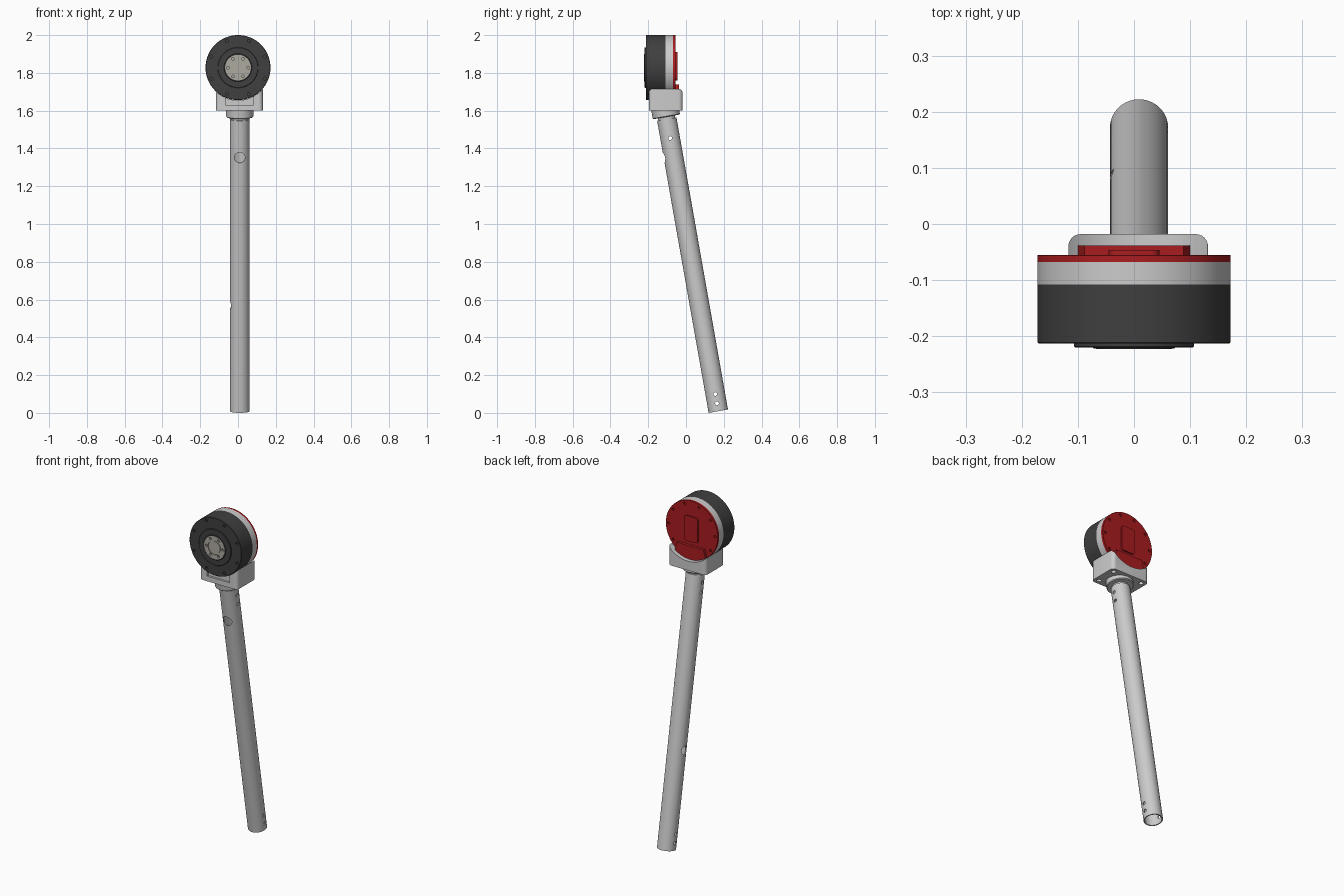
import bpy, bmesh
from math import radians, pi, cos, sin
from mathutils import Vector, Matrix

if "Cube" in bpy.data.objects:
    bpy.data.objects.remove(bpy.data.objects["Cube"])

def material(name, rgb):
    m = bpy.data.materials.new(name)
    m.diffuse_color = (*rgb, 1)
    m.use_nodes = True
    m.node_tree.nodes["Principled BSDF"].inputs["Base Color"].default_value = m.diffuse_color
    return m

BLACK = material("black", (0.05, 0.05, 0.05))
RED = material("red", (0.4, 0.012, 0.014))
HUB = material("warm_grey", (0.42, 0.40, 0.35))

def finish(name, bm, loc=(0, 0, 0), tilt=0, mat=None):
    bmesh.ops.recalc_face_normals(bm, faces=bm.faces)
    me = bpy.data.meshes.new(name)
    bm.to_mesh(me)
    bm.free()
    ob = bpy.data.objects.new(name, me)
    bpy.context.collection.objects.link(ob)
    ob.location, ob.rotation_euler = loc, (tilt, 0, 0)
    if mat:
        me.materials.append(mat)
    return ob

def lathe(name, profile, loc, tilt, mat=None, closed=False, steps=96):
    """Revolve (radius, height) points about local z."""
    bm = bmesh.new()
    vs = [bm.verts.new((r, 0, h)) for r, h in profile]
    es = [bm.edges.new(p) for p in zip(vs, vs[1:])]
    if closed:
        es.append(bm.edges.new((vs[-1], vs[0])))
    bmesh.ops.spin(bm, geom=vs + es, cent=(0, 0, 0), axis=(0, 0, 1),
                   angle=2 * pi, steps=steps)
    bmesh.ops.remove_doubles(bm, verts=bm.verts, dist=1e-5)
    return finish(name, bm, loc, tilt, mat)

def prism(name, pts, y0, y1, mat=None):
    """Extrude an x-z outline along y."""
    bm = bmesh.new()
    f = bm.faces.new([bm.verts.new((x, y0, z)) for x, z in pts])
    ext = bmesh.ops.extrude_face_region(bm, geom=[f])["geom"]
    bmesh.ops.translate(bm, vec=(0, y1 - y0, 0),
                        verts=[v for v in ext if isinstance(v, bmesh.types.BMVert)])
    return finish(name, bm, mat=mat)

def cut(ob, cutter):
    cutter.hide_render = True
    mod = ob.modifiers.new("cut", 'BOOLEAN')
    mod.operation, mod.solver, mod.object = 'DIFFERENCE', 'EXACT', cutter
    bpy.context.view_layer.objects.active = ob
    bpy.context.view_layer.update()
    bpy.ops.object.modifier_apply(modifier=mod.name)
    bpy.data.objects.remove(cutter)

def drill(ob, holes, segs=24):
    """Cut round holes (start, end, radius) given in the object's own frame."""
    bm = bmesh.new()
    for a, b, r in holes:
        a, b = Vector(a), Vector(b)
        rot = (b - a).to_track_quat('Z', 'Y').to_matrix().to_4x4()
        bmesh.ops.create_cone(bm, cap_ends=True, segments=segs, radius1=r, radius2=r,
                              depth=(b - a).length,
                              matrix=Matrix.Translation((a + b) / 2) @ rot)
    cut(ob, finish("cutter", bm, ob.location, ob.rotation_euler.x))

def box(name, lo, hi, round_r=0):
    bm = bmesh.new()
    lo, hi = Vector(lo), Vector(hi)
    bmesh.ops.create_cube(bm, size=1, matrix=Matrix.Translation((lo + hi) / 2)
                          @ Matrix.Diagonal((*(hi - lo), 1)))
    if round_r:
        upright = [e for e in bm.edges if abs(e.verts[0].co.z - e.verts[1].co.z) > 1e-4]
        bmesh.ops.bevel(bm, geom=upright, offset=round_r, segments=6,
                        profile=0.5, affect='EDGES')
    return finish(name, bm)

def ring(n, radius, h0, h1, r, phase=0.0):
    pts = [(radius * cos(2 * pi * (i + phase) / n), radius * sin(2 * pi * (i + phase) / n))
           for i in range(n)]
    return [((x, y, h0), (x, y, h1), r) for x, y in pts]

# Leaning hollow tube with pin holes and two cable holes
FOOT, LEAN = (0.009, 0.171, 0.009), radians(10)
tube = lathe("tube", [(0.052, 0), (0.052, 1.57), (0.046, 1.57), (0.046, 0)],
             FOOT, LEAN, closed=True, steps=64)
drill(tube, [((-0.1, 0, s), (0.1, 0, s), 0.01) for s in (0.042, 0.092, 1.468, 1.524)])
drill(tube, [((0, -0.1, 1.372), (0, 0, 1.372), 0.028),
             ((-0.1, 0, 0.57), (0, 0, 0.57), 0.025)], 40)

# Collar that plugs into the tube
lathe("collar", [(0, 1.50), (0.0455, 1.50), (0.0455, 1.582), (0.069, 1.582),
                 (0.073, 1.586), (0.073, 1.645), (0, 1.645)], FOOT, LEAN)

# Saddle block under the drive
MZ = 1.828
block = box("saddle_block", (-0.117, -0.197, 1.60), (0.132, -0.018, 1.715), 0.022)
bm = bmesh.new()
bmesh.ops.create_cone(bm, cap_ends=True, segments=128, radius1=0.173, radius2=0.173, depth=1)
cut(block, finish("cradle_cutter", bm, (0, 0, MZ), pi / 2))
cut(block, box("window_cutter", (-0.067, -0.25, 1.63), (0.082, -0.185, 1.70)))
drill(block, [((x, y, 1.55), (x, y, 1.615), 0.013)
              for x in (-0.088, 0.103) for y in (-0.168, -0.047)])

# Drive: stacked discs whose axis runs to the front (height = -y)
AX = ((0, 0, MZ), pi / 2)
housing = lathe("housing", [(0, 0.108), (0.172, 0.108), (0.172, 0.211), (0.170, 0.213),
                            (0, 0.213)], *AX, BLACK)
drill(housing, ring(8, 0.153, 0.203, 0.23, 0.008, 0.5))
lathe("front_ring", [(0.068, 0.205), (0.107, 0.205), (0.107, 0.218), (0.105, 0.220),
                     (0.074, 0.220), (0.072, 0.222), (0.068, 0.222)], *AX, BLACK, closed=True)
hub = lathe("output_hub", [(0, 0.205), (0.068, 0.205), (0.068, 0.223), (0.042, 0.223),
                           (0.042, 0.219), (0.038, 0.219), (0.038, 0.222), (0, 0.222)],
            *AX, HUB)
drill(hub, ring(6, 0.054, 0.214, 0.23, 0.007))
lathe("middle_ring", [(0, 0.068), (0.172, 0.068), (0.172, 0.108), (0, 0.108)], *AX)
cover = lathe("rear_cover", [(0, 0.055), (0.171, 0.055), (0.172, 0.056), (0.172, 0.068),
                             (0, 0.068)], *AX, RED)
drill(cover, ring(10, 0.153, 0.04, 0.063, 0.008, 0.0))

# Raised pad at the foot of the cover, resting in the saddle
arc = [(0.17 * sin(radians(a)), MZ - 0.17 * cos(radians(a))) for a in range(36, -37, -4)]
prism("rear_pad", [(-0.088, 1.738), (0.088, 1.738)] + arc, -0.060, -0.038, RED)

# Plain raised plate on the cover
corners = [(0.03, 1.895, 0), (-0.03, 1.895, 90), (-0.03, 1.775, 180), (0.03, 1.775, 270)]
plate = [(x + 0.015 * cos(radians(a + d)), z + 0.015 * sin(radians(a + d)))
         for x, z, a in corners for d in (0, 22.5, 45, 67.5, 90)]
prism("rear_plate", plate, -0.060, -0.046, RED)

# Smooth round surfaces, keep edges crisp
for ob in bpy.data.objects:
    ob.select_set(True)
bpy.context.view_layer.objects.active = tube
bpy.ops.object.shade_smooth_by_angle(angle=radians(30))
